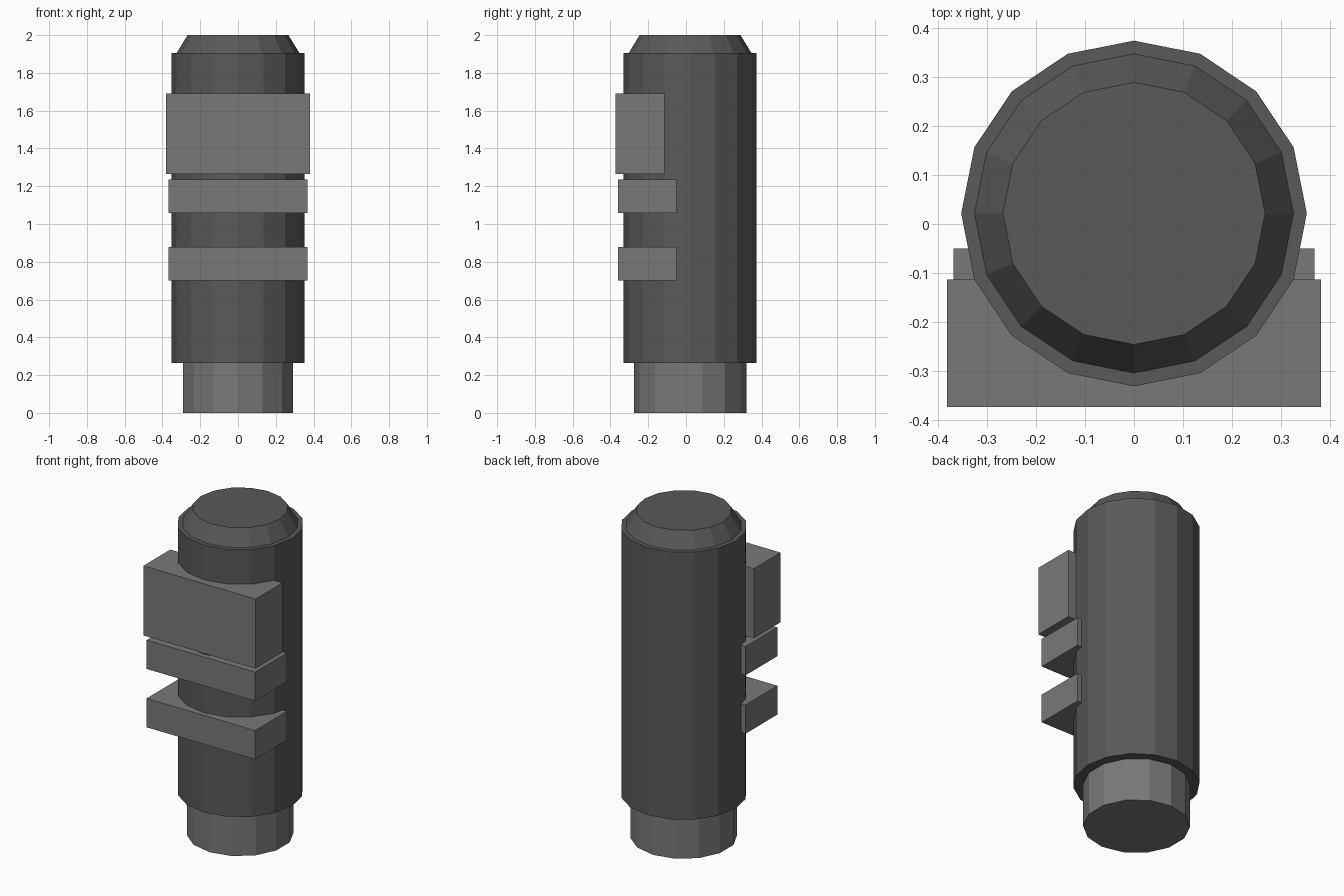
import bpy

if "Cube" in bpy.data.objects:
    bpy.data.objects.remove(bpy.data.objects["Cube"])

AXIS_Y = 0.0215


def paint(name, value):
    mat = bpy.data.materials.new(name)
    mat.diffuse_color = (value, value, value, 1)
    mat.use_nodes = True
    mat.node_tree.nodes["Principled BSDF"].inputs["Base Color"].default_value = mat.diffuse_color
    return mat


DARK = paint("dark_grey", 0.10)
MID = paint("mid_grey", 0.19)


def tube(name, sides, r_bottom, r_top, z0, z1, mat):
    """Flat-faced tapered cylinder between two heights."""
    bpy.ops.mesh.primitive_cone_add(
        vertices=sides, radius1=r_bottom, radius2=r_top, depth=z1 - z0,
        location=(0, AXIS_Y, (z0 + z1) / 2))
    ob = bpy.context.object
    ob.name = name
    ob.data.materials.append(mat)


def block(name, half_width, y0, y1, z0, z1):
    """Box centred on x = 0."""
    bpy.ops.mesh.primitive_cube_add(
        size=1, location=(0, (y0 + y1) / 2, (z0 + z1) / 2))
    ob = bpy.context.object
    ob.name = name
    ob.scale = (2 * half_width, y1 - y0, z1 - z0)
    bpy.ops.object.transform_apply(location=False, rotation=False, scale=True)
    ob.data.materials.append(MID)


# Cylindrical core: narrow foot, main body, tapered cap
tube("foot", 14, 0.2975, 0.2975, 0.0, 0.265, MID)
tube("body", 16, 0.352, 0.352, 0.265, 1.905, DARK)
tube("cap", 16, 0.325, 0.267, 1.905, 2.0, DARK)

# Front plate and the two bands below it
block("front_plate", 0.381, -0.373, -0.113, 1.265, 1.692)
for i, z in enumerate((0.70, 1.058)):
    block(f"front_band_{i + 1}", 0.368, -0.36, -0.05, z, z + 0.177)
